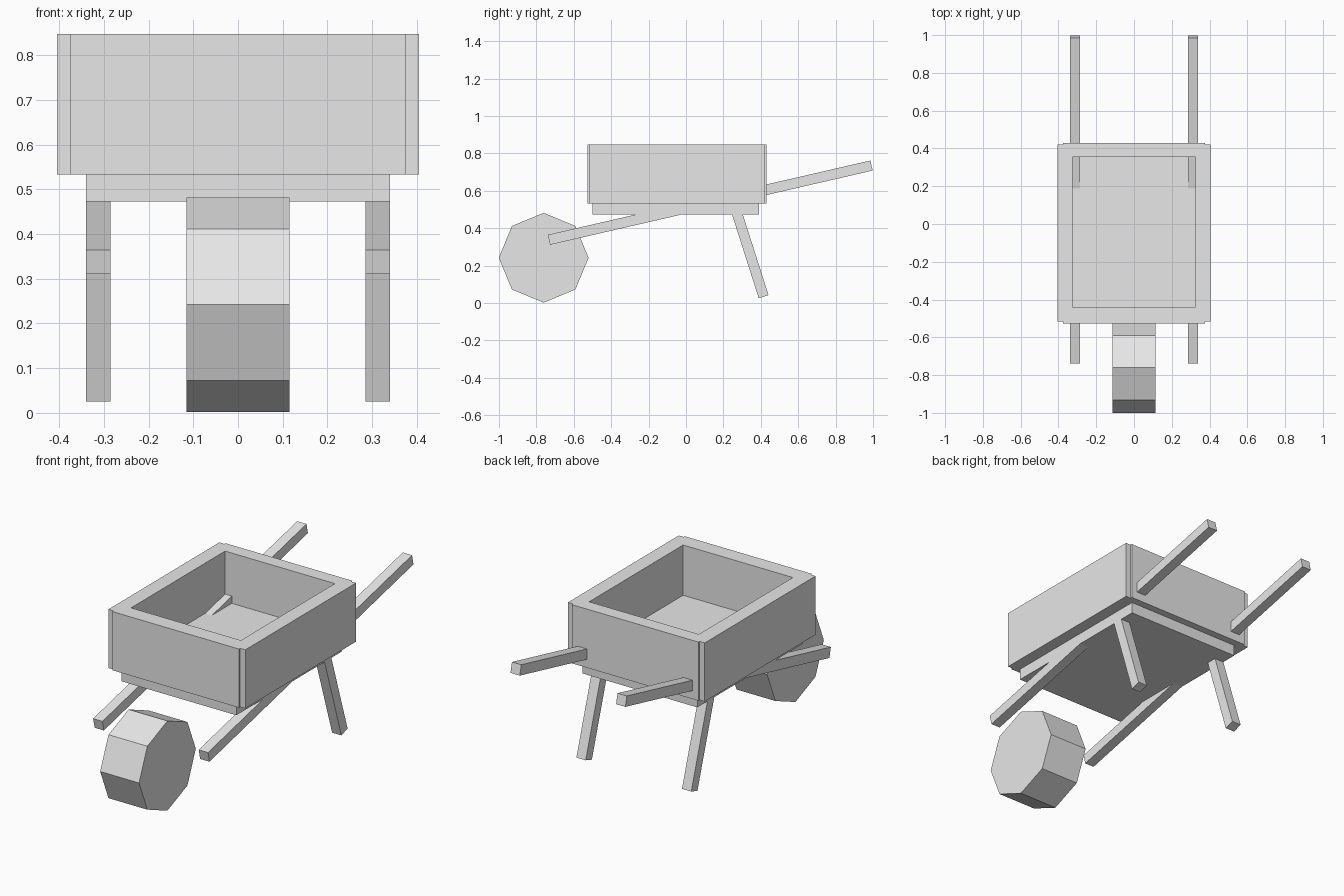
import bpy
import math
from mathutils import Vector

default = bpy.data.objects.get("Cube")
if default:
    bpy.data.objects.remove(default, do_unlink=True)

GREY = (0.8, 0.8, 0.8, 1.0)
grey = bpy.data.materials.new("plain_grey")
grey.use_nodes = True
grey.diffuse_color = GREY
for node in grey.node_tree.nodes:
    if node.type == 'BSDF_PRINCIPLED':
        node.inputs["Base Color"].default_value = GREY


def finish(name):
    obj = bpy.context.object
    obj.name = obj.data.name = name
    obj.data.materials.append(grey)
    return obj


def box(name, low, high):
    """Axis-aligned box between two corners."""
    low, high = Vector(low), Vector(high)
    bpy.ops.mesh.primitive_cube_add(size=1, location=(low + high) / 2)
    bpy.context.object.scale = high - low
    return finish(name)


def beam(name, x, start, end, thick):
    """Square beam between two (y, z) points."""
    a, b = Vector((x, *start)), Vector((x, *end))
    bpy.ops.mesh.primitive_cube_add(size=1, location=(a + b) / 2)
    obj = bpy.context.object
    obj.scale = (thick, (b - a).length, thick)
    obj.rotation_euler.x = math.atan2(b.z - a.z, b.y - a.y)
    return finish(name)


# Tray: floor slab and four walls, the side walls slightly shorter at each end
RIM, BOTTOM = 0.847, 0.533
box("tray_floor", (-0.34, -0.5, 0.473), (0.34, 0.39, 0.578))
box("front_wall", (-0.375, -0.527, BOTTOM), (0.375, -0.44, RIM))
box("back_wall", (-0.375, 0.355, BOTTOM), (0.375, 0.43, RIM))
box("left_wall", (0.325, -0.517, BOTTOM), (0.405, 0.42, RIM))
box("right_wall", (-0.405, -0.517, BOTTOM), (-0.325, 0.42, RIM))

# Long handles running under the tray to the wheel, and splayed back legs
for side, x in (("left", 0.3125), ("right", -0.3125)):
    beam(side + "_handle", x, (-0.733, 0.338), (0.992, 0.735), 0.055)
    beam(side + "_leg", x, (0.415, 0.034), (0.26, 0.52), 0.055)

# Eight-sided wheel
bpy.ops.mesh.primitive_cylinder_add(vertices=8, radius=0.24, depth=0.23,
                                    location=(0, -0.761, 0.242),
                                    rotation=(0, math.pi / 2, 0))
finish("wheel")
